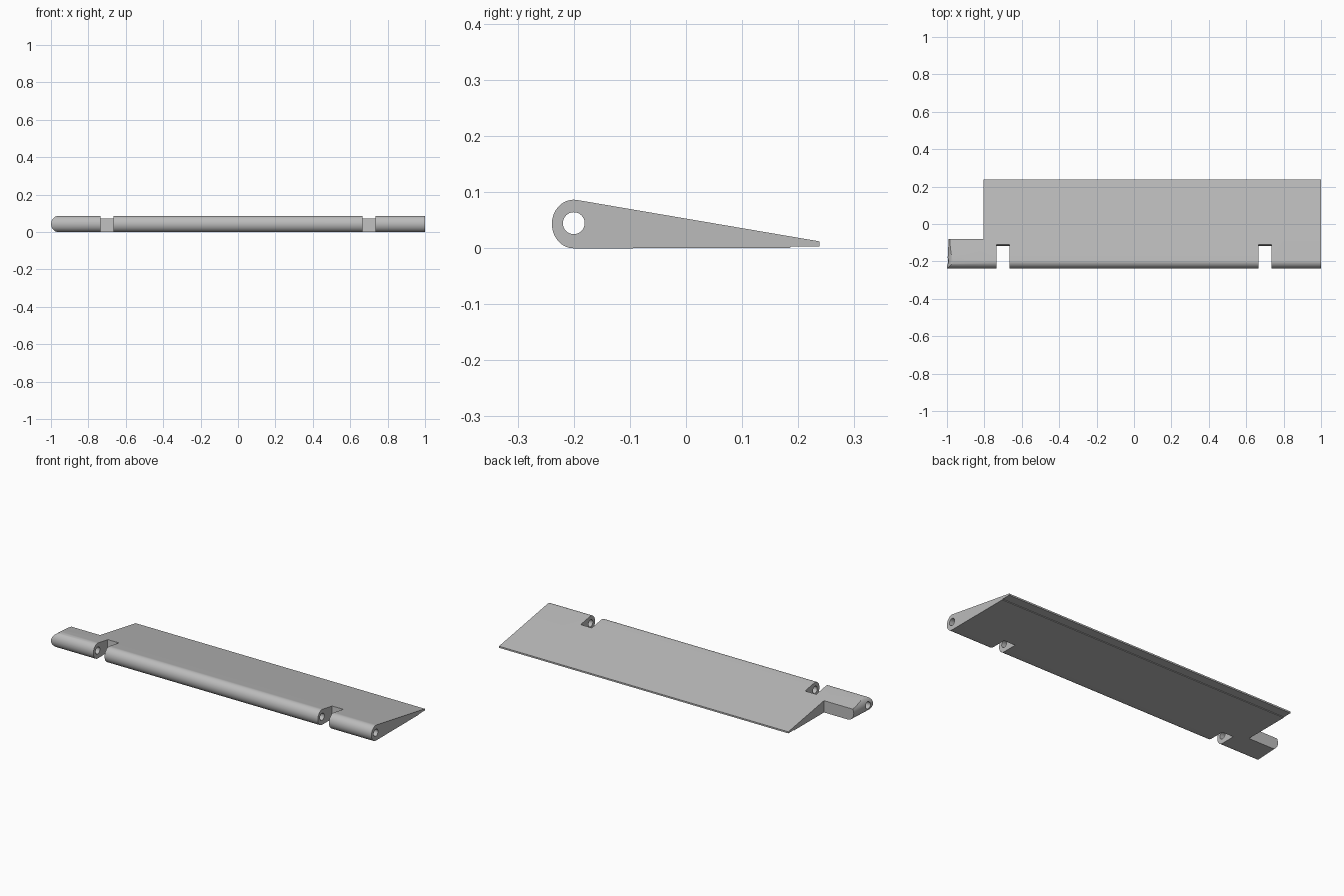
import bpy, bmesh, math

cube = bpy.data.objects.get("Cube")
if cube:
    bpy.data.objects.remove(cube, do_unlink=True)

grey = bpy.data.materials.new("light_grey")
grey.use_nodes = True
COLOUR = (0.5, 0.5, 0.5, 1)
grey.diffuse_color = COLOUR
grey.node_tree.nodes["Principled BSDF"].inputs["Base Color"].default_value = COLOUR


def prism(name, start, end):
    """Solid joining two matching outlines."""
    bm = bmesh.new()
    a = [bm.verts.new(p) for p in start]
    b = [bm.verts.new(p) for p in end]
    bm.faces.new(a)
    bm.faces.new(b[::-1])
    for i in range(len(a)):
        j = (i + 1) % len(a)
        bm.faces.new((a[i], b[i], b[j], a[j]))
    bmesh.ops.recalc_face_normals(bm, faces=bm.faces)
    mesh = bpy.data.meshes.new(name)
    bm.to_mesh(mesh)
    bm.free()
    obj = bpy.data.objects.new(name, mesh)
    bpy.context.collection.objects.link(obj)
    mesh.materials.append(grey)
    return obj


def along_x(name, outline, x0, x1):
    return prism(name, [(x0, y, z) for y, z in outline], [(x1, y, z) for y, z in outline])


def arc(cx, cz, rx, rz, a0, a1, n):
    angles = [math.radians(a0 + (a1 - a0) * i / n) for i in range(n + 1)]
    return [(cx + rx * math.cos(a), cz + rz * math.sin(a)) for a in angles]


# Wedge flap with a rounded hinge barrel along the front
section = arc(-0.2, 0.043, 0.039, 0.0433, 80, 270, 32)
section += [(0.185, 0.0), (0.187, 0.003), (0.238, 0.003), (0.238, 0.012)]
flap = along_x("hinged_flap", section, -1, 1)

cutters = []

# Hinge pin bore
bore = arc(-0.2, 0.0445, 0.0195, 0.0195, 0, 348.75, 31)
cutters.append((along_x("bore_cutter", bore, -1.1, 1.1), "DIFFERENCE"))

# Hinge notches
notch = [(-0.3, -0.1), (-0.126, -0.1), (-0.104, 0.15), (-0.3, 0.15)]
for side in (-1, 1):
    cutters.append((along_x("notch_cutter", notch, side * 0.7 - 0.035, side * 0.7 + 0.035), "DIFFERENCE"))

# Step that leaves the narrow end tab
step = [(-0.08, -0.1), (0.4, -0.1), (0.4, 0.2), (-0.08, 0.2)]
cutters.append((along_x("step_cutter", step, -1.1, -0.805), "DIFFERENCE"))

# Rounded outer end of the tab
end = arc(-0.962, 0.043, 0.038, 0.0435, 90, 270, 24)
end = [(1.1, 0.2), (-0.962, 0.2)] + end + [(-0.962, -0.1), (1.1, -0.1)]
near = [(x, -0.239, z) for x, z in end]
far = [(x + 0.03, 0.3, z) for x, z in end]
near = [(x, -0.25, z) for x, y, z in near]
cutters.append((prism("end_cutter", near, far), "INTERSECT"))

bpy.ops.object.select_all(action="DESELECT")
flap.select_set(True)
bpy.context.view_layer.objects.active = flap
for cutter, operation in cutters:
    cutter.hide_render = True
    mod = flap.modifiers.new("cut", "BOOLEAN")
    mod.object = cutter
    mod.operation = operation
    mod.solver = "EXACT"
    bpy.ops.object.modifier_apply(modifier=mod.name)
    bpy.data.objects.remove(cutter, do_unlink=True)

bpy.ops.object.shade_smooth_by_angle(angle=math.radians(30))
